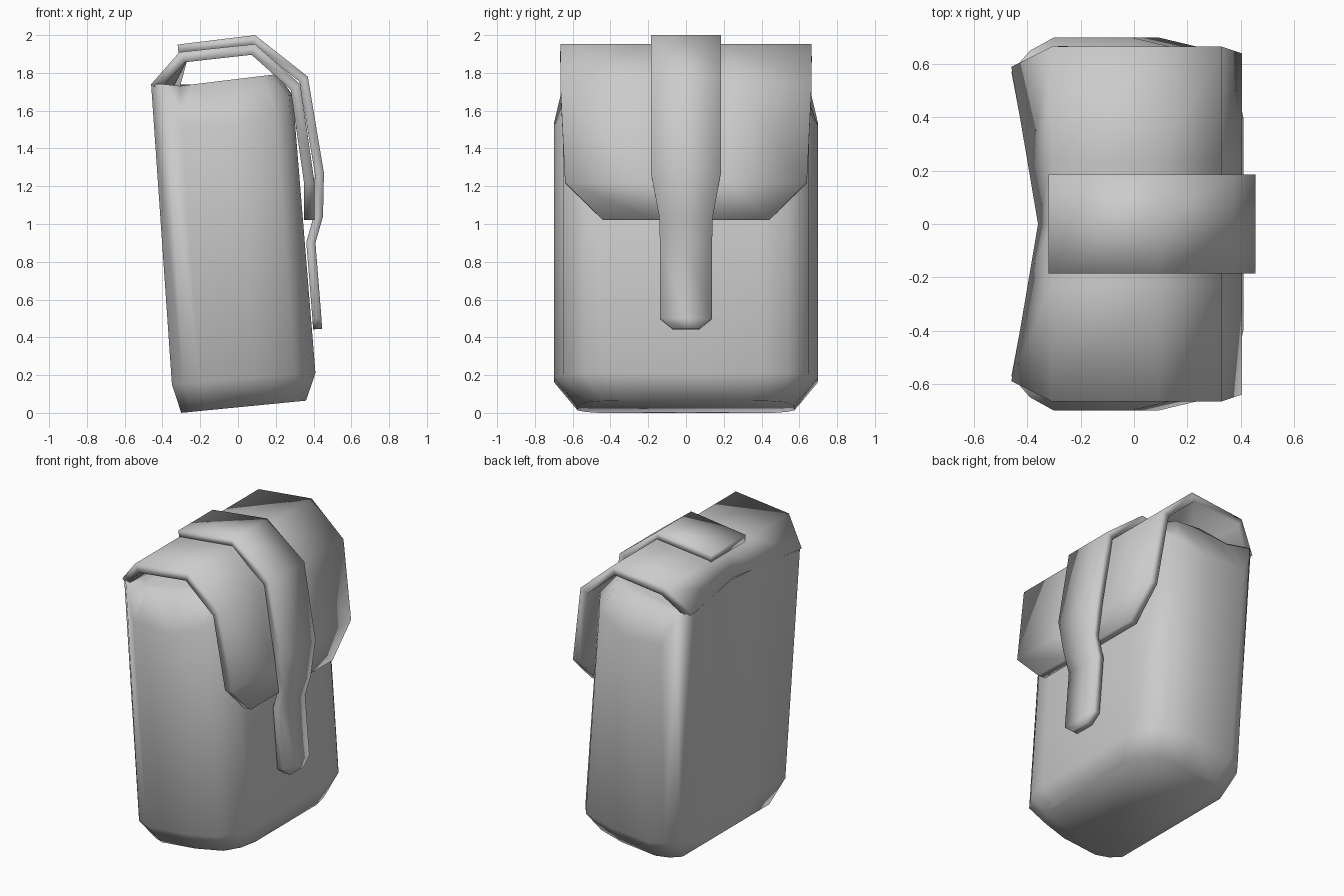
import bpy
import bmesh
import math

if "Cube" in bpy.data.objects:
    bpy.data.objects.remove(bpy.data.objects["Cube"], do_unlink=True)

grey = bpy.data.materials.new("plain grey")
grey.use_nodes = True
grey.diffuse_color = (0.6, 0.6, 0.6, 1)
grey.node_tree.nodes["Principled BSDF"].inputs["Base Color"].default_value = (0.6, 0.6, 0.6, 1)


def finish(bm, name, thickness=0):
    mesh = bpy.data.meshes.new(name)
    bm.to_mesh(mesh)
    bm.free()
    obj = bpy.data.objects.new(name, mesh)
    bpy.context.collection.objects.link(obj)
    mesh.materials.append(grey)
    if thickness:
        mod = obj.modifiers.new("thickness", 'SOLIDIFY')
        mod.thickness = thickness
        mod.offset = -1
        mod.use_even_offset = True
    bpy.ops.object.select_all(action='DESELECT')
    obj.select_set(True)
    bpy.context.view_layer.objects.active = obj
    bpy.ops.object.shade_smooth_by_angle(angle=math.radians(70))
    return obj


def loft(name, rings):
    """Skin closed rings from bottom to top and cap both ends."""
    bm = bmesh.new()
    loops = [[bm.verts.new(p) for p in ring] for ring in rings]
    n = len(rings[0])
    for low, high in zip(loops, loops[1:]):
        for i in range(n):
            j = (i + 1) % n
            bm.faces.new((low[i], low[j], high[j], high[i]))
    bm.faces.new(loops[0][::-1])
    bm.faces.new(loops[-1])
    bmesh.ops.recalc_face_normals(bm, faces=bm.faces)
    return finish(bm, name)


def sheet(name, rows, thickness, columns=(-1, 0, 1), hollow=0):
    """Folded strip: each row is x, z, half width; the first row may bow inward."""
    bm = bmesh.new()
    grid = []
    for k, (x, z, w) in enumerate(rows):
        bow = hollow if k == 0 else 0
        grid.append([bm.verts.new((x + bow * (1 - abs(c)), c * w, z)) for c in columns])
    for a, b in zip(grid, grid[1:]):
        for i in range(len(columns) - 1):
            bm.faces.new((a[i], b[i], b[i + 1], a[i + 1]))
    return finish(bm, name, thickness)


# Body: half cross-section as x, y, lean toward the back, rim height
half = [(-0.35, 0.0, 0.0, 1.74), (-0.35, 0.2, -0.04, 1.74), (-0.35, 0.57, -0.11, 1.74),
        (-0.29, 0.65, -0.10, 1.74), (-0.2, 0.70, -0.10, 1.53), (0.09, 0.70, -0.10, 1.52),
        (0.30, 0.65, -0.10, 1.60), (0.38, 0.54, -0.11, 1.68), (0.41, 0.40, -0.12, 1.68),
        (0.41, 0.0, -0.12, 1.68)]
section = half + [(x, -y, s, z) for x, y, s, z in half[-2:0:-1]]
mid = 0.03
base = [(mid + (x - mid) * 0.87, y * 0.82, 0.03 + 0.085 * x) for x, y, s, z in section]
belly = [(x, y, 0.18 + 0.08 * x) for x, y, s, z in section]
rim = [(x + s, y, z) for x, y, s, z in section]
lid = [(mid - 0.1 + (x - mid) * 0.74, y * 0.86, 1.757 + 0.09 * x) for x, y, s, z in section]
loft("pouch_body", [base, belly, rim, lid])

# Flap folded over from the back edge
sheet("flap", [(-0.46, 1.74, 0.59), (-0.31, 1.91, 0.665), (0.09, 1.953, 0.665),
               (0.33, 1.74, 0.665), (0.405, 1.22, 0.64), (0.405, 1.02, 0.44)],
      0.055, columns=(-1, -0.35, 0, 0.35, 1), hollow=0.10)

# Strap running over the flap and down the front
sheet("closing_strap", [(-0.32, 1.95, 0.185), (0.09, 2.0, 0.185), (0.37, 1.78, 0.185),
                        (0.455, 1.27, 0.185), (0.45, 1.04, 0.142), (0.41, 0.9, 0.138),
                        (0.442, 0.5, 0.138), (0.445, 0.445, 0.07)], 0.048)
